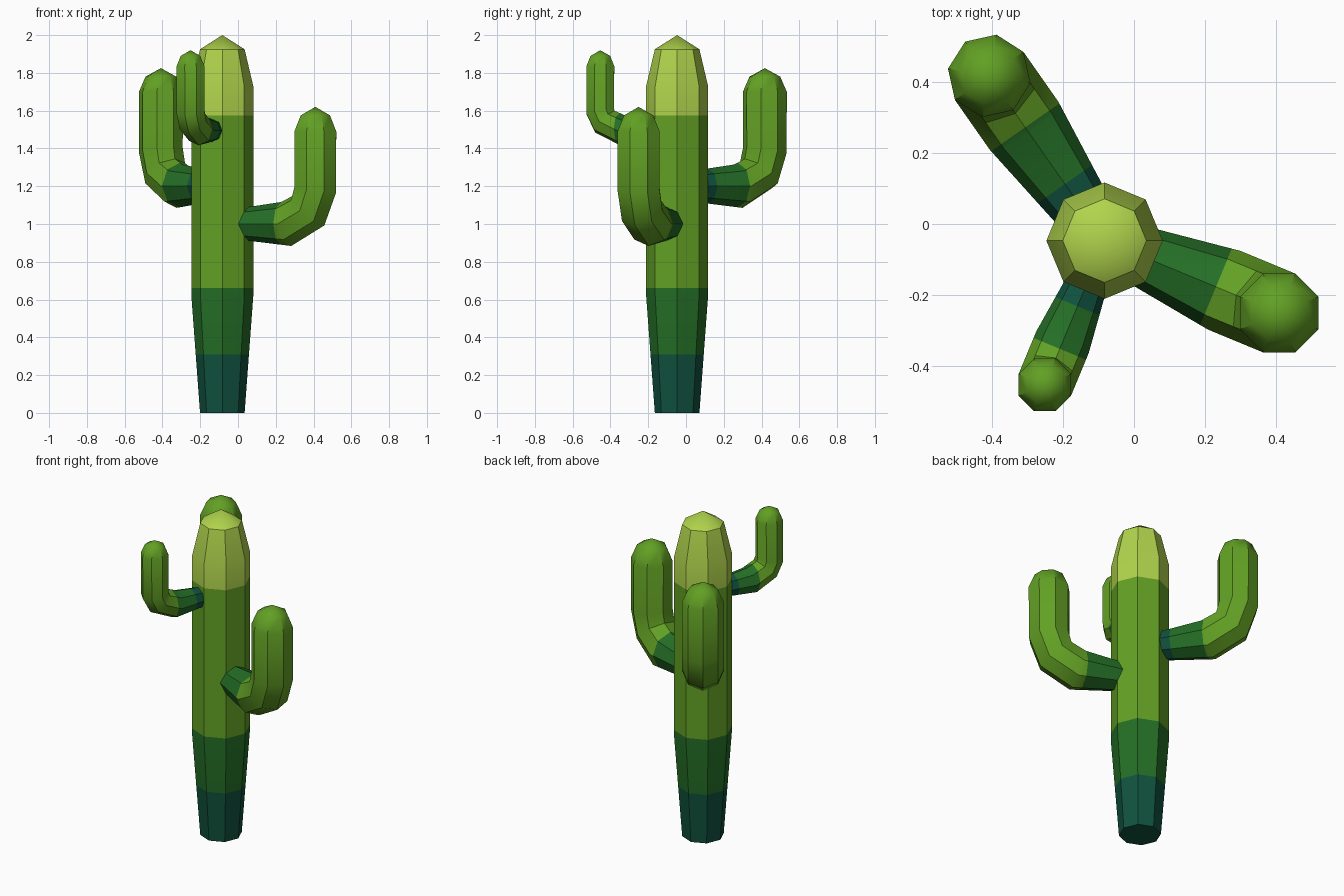
import bpy, bmesh, math
from mathutils import Vector, Matrix

if "Cube" in bpy.data.objects:
    bpy.data.objects.remove(bpy.data.objects["Cube"])

SIDES = 8
CENTRE = Vector((-0.083, -0.047, 0))


def srgb(r, g, b):
    def lin(c):
        c /= 255
        return c / 12.92 if c <= 0.04045 else ((c + 0.055) / 1.055) ** 2.4
    return (lin(r), lin(g), lin(b), 1)


MATS = []
for name, col in (("deep_teal", srgb(16, 82, 62)), ("dark_green", srgb(36, 110, 38)),
                  ("leaf_green", srgb(98, 160, 36)), ("yellow_green", srgb(176, 212, 76))):
    m = bpy.data.materials.new(name)
    m.diffuse_color = col
    m.use_nodes = True
    m.node_tree.nodes["Principled BSDF"].inputs["Base Color"].default_value = m.diffuse_color
    MATS.append(m)


def tube(path, tip):
    """Eight-sided tube along (x, z, radius) points in the xz plane, ending in a point."""
    bm = bmesh.new()
    pts = [Vector((p[0], 0, p[1])) for p in path]
    rings = []
    for i, p in enumerate(pts):
        before = (p - pts[i - 1]).normalized() if i else Vector()
        after = (pts[i + 1] - p).normalized() if i < len(pts) - 1 else Vector()
        t = (before + after).normalized()
        side = Vector((0, 1, 0))
        out = side.cross(t)
        ring = []
        for k in range(SIDES):
            a = math.tau * k / SIDES
            ring.append(bm.verts.new(p + path[i][2] * (out * math.cos(a) + side * math.sin(a))))
        rings.append(ring)
    for a, b in zip(rings, rings[1:]):
        for k in range(SIDES):
            j = (k + 1) % SIDES
            bm.faces.new((a[k], a[j], b[j], b[k]))
    top = bm.verts.new((tip[0], 0, tip[1]))
    for k in range(SIDES):
        bm.faces.new((rings[-1][k], rings[-1][(k + 1) % SIDES], top))
    bm.faces.new(rings[0][::-1])
    return bm


def finish(name, bm, axis, cuts, angle):
    """Cut colour bands across an axis (0 = x, 2 = z), place the part and shade it."""
    normal = Vector((axis == 0, 0, axis == 2))
    for c in cuts:
        bmesh.ops.bisect_plane(bm, geom=bm.verts[:] + bm.edges[:] + bm.faces[:],
                               plane_co=normal * c, plane_no=normal, dist=0.0005)
    for f in bm.faces:
        f.material_index = sum(f.calc_center_median()[axis] > c for c in cuts)
    bmesh.ops.transform(bm, verts=bm.verts,
                        matrix=Matrix.Translation(CENTRE) @ Matrix.Rotation(math.radians(angle), 4, 'Z'))
    bmesh.ops.recalc_face_normals(bm, faces=bm.faces)
    me = bpy.data.meshes.new(name)
    bm.to_mesh(me)
    bm.free()
    for m in MATS:
        me.materials.append(m)
    ob = bpy.data.objects.new(name, me)
    bpy.context.collection.objects.link(ob)
    bpy.ops.object.select_all(action='DESELECT')
    ob.select_set(True)
    bpy.context.view_layer.objects.active = ob
    bpy.ops.object.shade_smooth_by_angle(angle=math.radians(40))


# Trunk: tapered foot, straight body, pointed dome
trunk = tube([(0, 0, 0.118), (0, 0.62, 0.164), (0, 1.73, 0.164), (0, 1.925, 0.118)], (0, 2.0))
finish("trunk", trunk, 2, (0.31, 0.66, 1.575), 0)


def arm(name, angle, elbow, reach, z, r, rise, cap, cuts):
    """Arm leaving the trunk at height z, bending up, with a rounded tip."""
    s = r / 0.12
    z_straight, z_shoulder, z_tip = cap
    bm = tube([(0.1, z, 0.083 * s), (elbow, z, r),
               (reach - 0.04 * s, z + 0.07 * s, r), (reach, z + rise, r),
               (reach, z_straight, r), (reach, z_shoulder, r * 0.7)], (reach, z_tip))
    finish(name, bm, 0, cuts, angle)


# Three arms
arm("right_arm", -22.5, 0.365, 0.533, 1.0, 0.12, 0.185, (1.49, 1.575, 1.62), (0.105, 0.34))
arm("back_arm", 125, 0.395, 0.567, 1.2, 0.118, 0.19, (1.70, 1.78, 1.825), (0.195, 0.39))
arm("front_arm", 247.5, 0.31, 0.44, 1.495, 0.08, 0.1, (1.835, 1.89, 1.92), (0.2, 0.33))
